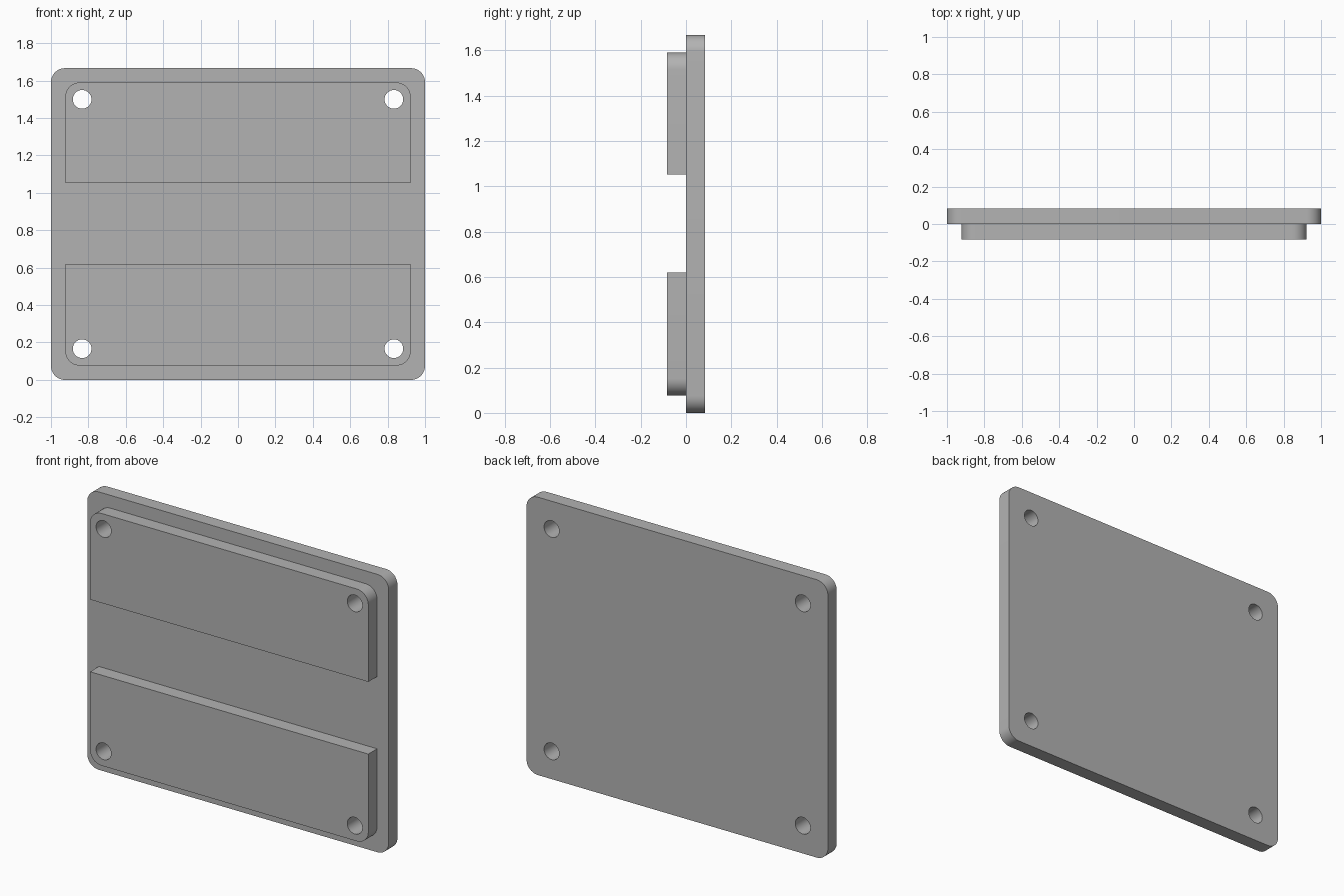
import bpy
import bmesh
from math import cos, sin, pi, radians
from mathutils import Matrix, Vector

cube = bpy.data.objects.get("Cube")
if cube:
    bpy.data.objects.remove(cube, do_unlink=True)

THICK = 1 / 12
HEIGHT = 5 / 3
MARGIN = 0.077
CORNER = 0.075
HOLE_R = 0.05
HOLE_X, HOLE_Z = 5 / 6, 1 / 6

grey = bpy.data.materials.new("plain grey")
grey.use_nodes = True
colour = (0.45, 0.45, 0.45, 1)
grey.diffuse_color = colour
grey.node_tree.nodes["Principled BSDF"].inputs["Base Color"].default_value = colour


def arc(cx, cz, r, start, sweep, steps):
    return [(cx + r * cos(start + sweep * i / steps),
             cz + r * sin(start + sweep * i / steps)) for i in range(steps + 1)]


def outline(half_width, low, high, round_low, round_high):
    """Rectangle whose lower and upper corners are rounded or square."""
    points = []
    corners = [(1, high, -1, round_high), (-1, high, -1, round_high),
               (-1, low, 1, round_low), (1, low, 1, round_low)]
    for i, (side, z, inward, rounded) in enumerate(corners):
        if rounded:
            points += arc(side * (half_width - CORNER), z + inward * CORNER,
                          CORNER, i * pi / 2, pi / 2, 10)
        else:
            points.append((side * half_width, z))
    return points


def slab(name, edge, hole_heights, y_mid):
    """Extrude an outline with round through holes, standing upright."""
    curve = bpy.data.curves.new(name + "_profile", "CURVE")
    curve.dimensions = "2D"
    curve.fill_mode = "BOTH"
    curve.extrude = THICK / 2
    loops = [edge] + [arc(x, z, HOLE_R, 0, 2 * pi, 32)[:-1]
                      for x in (-HOLE_X, HOLE_X) for z in hole_heights]
    for loop in loops:
        spline = curve.splines.new("POLY")
        spline.points.add(len(loop) - 1)
        for point, (x, z) in zip(spline.points, loop):
            point.co = (x, z, 0, 1)
        spline.use_cyclic_u = True

    # Turn the filled profile into a clean closed mesh
    helper = bpy.data.objects.new(name + "_profile", curve)
    bpy.context.collection.objects.link(helper)
    bpy.context.view_layer.update()
    evaluated = helper.evaluated_get(bpy.context.evaluated_depsgraph_get())
    mesh = bpy.data.meshes.new_from_object(evaluated)
    bpy.data.objects.remove(helper, do_unlink=True)
    mesh.name = name
    bm = bmesh.new()
    bm.from_mesh(mesh)
    bmesh.ops.remove_doubles(bm, verts=bm.verts, dist=0.0001)
    bmesh.ops.transform(bm, verts=bm.verts, matrix=Matrix.Translation(
        Vector((0, y_mid, 0))) @ Matrix.Rotation(radians(90), 4, "X"))
    bmesh.ops.recalc_face_normals(bm, faces=bm.faces)
    bm.to_mesh(mesh)
    bm.free()
    mesh.materials.clear()
    mesh.materials.append(grey)

    part = bpy.data.objects.new(name, mesh)
    bpy.context.collection.objects.link(part)
    bpy.ops.object.select_all(action="DESELECT")
    part.select_set(True)
    bpy.context.view_layer.objects.active = part
    bpy.ops.object.shade_smooth_by_angle(angle=radians(30))
    return part


# Back plate with four screw holes
top_hole = HEIGHT - HOLE_Z
slab("back_plate", outline(1, 0, HEIGHT, True, True), (HOLE_Z, top_hole), THICK / 2)

# Raised pads on the front, rounded on their outer corners only
pad_half = 1 - MARGIN
slab("lower_pad", outline(pad_half, MARGIN, 0.62, True, False), (HOLE_Z,), -THICK / 2)
slab("upper_pad", outline(pad_half, 1.053, HEIGHT - MARGIN, False, True),
     (top_hole,), -THICK / 2)
